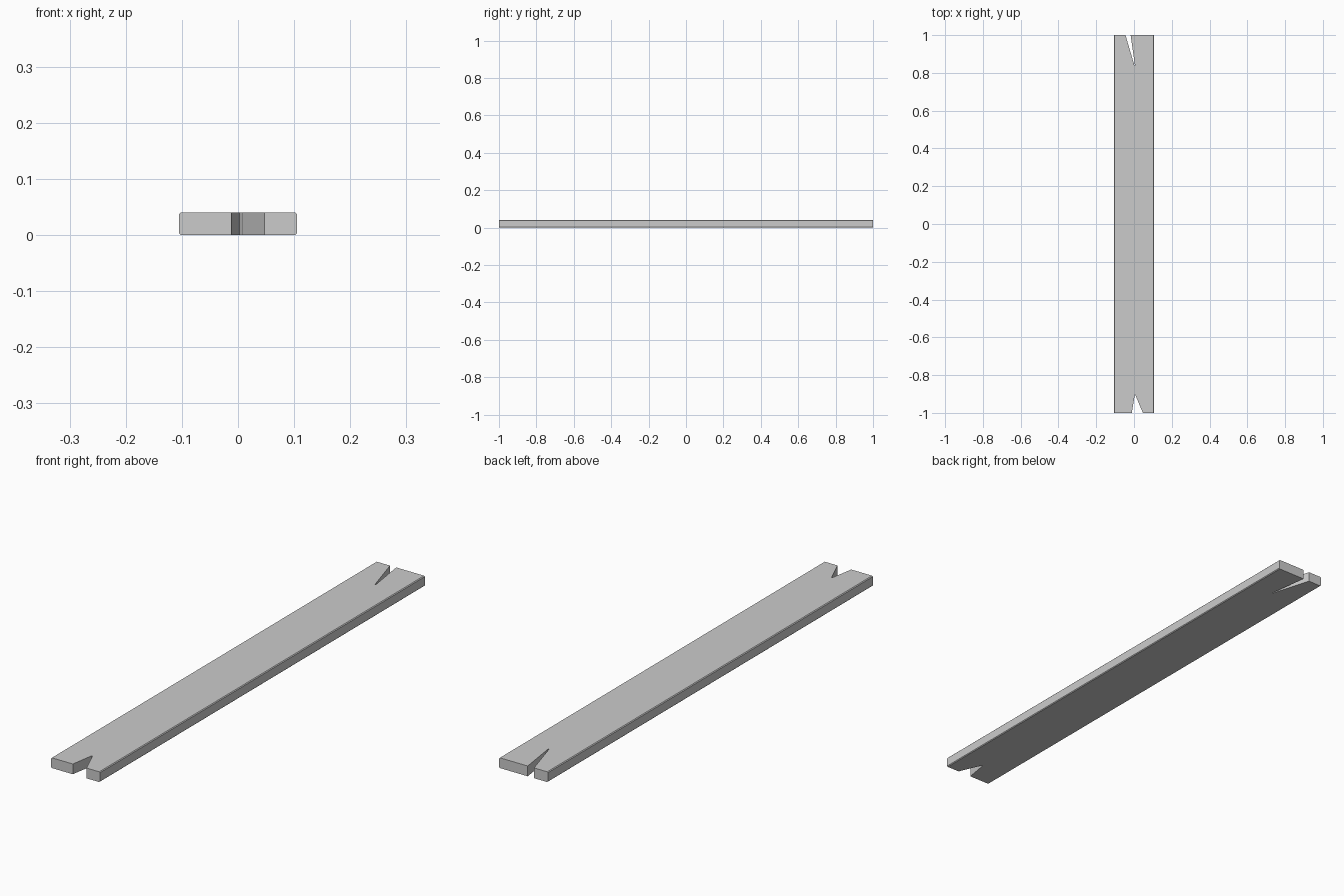
import bpy, bmesh

if "Cube" in bpy.data.objects:
    bpy.data.objects.remove(bpy.data.objects["Cube"])

W, L, H = 0.105, 1.0, 0.04

# Plank outline with a splintered notch at each end
outline = [
    (-W, -L), (-0.012, -L), (0.004, -0.905), (0.007, -0.905), (0.047, -L), (W, -L),
    (W, L), (-0.018, L), (0.005, 0.84), (0.002, 0.84), (-0.045, L), (-W, L),
]

bm = bmesh.new()
face = bm.faces.new([bm.verts.new((x, y, 0)) for x, y in outline])
ext = bmesh.ops.extrude_face_region(bm, geom=[face])
top = [v for v in ext["geom"] if isinstance(v, bmesh.types.BMVert)]
bmesh.ops.translate(bm, verts=top, vec=(0, 0, H))
bmesh.ops.recalc_face_normals(bm, faces=bm.faces)

# Slightly worn long edges
long_edges = [e for e in bm.edges
              if abs(e.verts[0].co.y - e.verts[1].co.y) > 1.9 * L]
bmesh.ops.bevel(bm, geom=long_edges, offset=0.003, segments=1, affect='EDGES')
bmesh.ops.triangulate(bm, faces=[f for f in bm.faces if len(f.verts) > 4])

mesh = bpy.data.meshes.new("plank")
bm.to_mesh(mesh)
bm.free()
plank = bpy.data.objects.new("plank", mesh)
bpy.context.collection.objects.link(plank)
